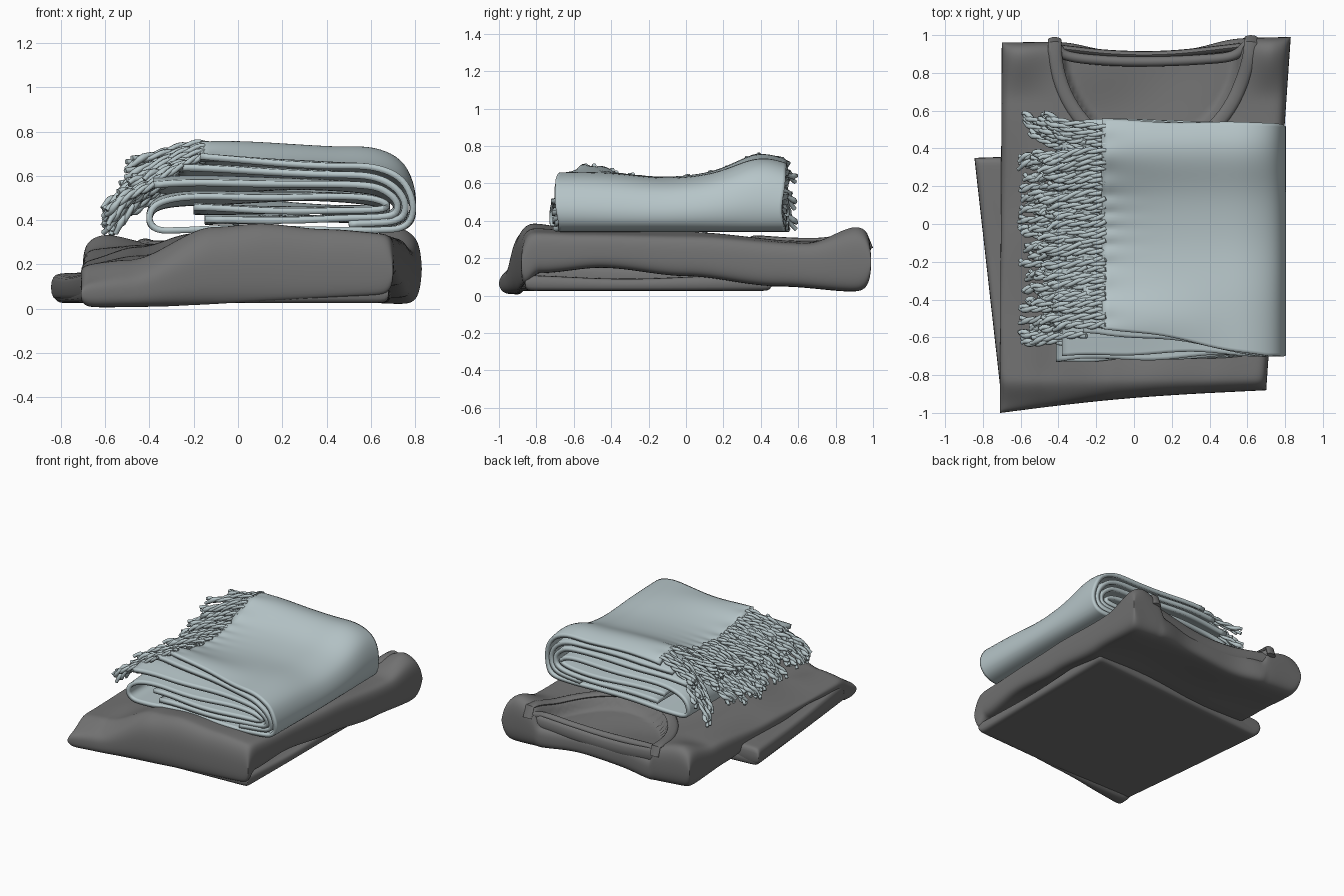
import bpy, math, random
from mathutils import Vector

if "Cube" in bpy.data.objects:
    bpy.data.objects.remove(bpy.data.objects["Cube"])
random.seed(4)


def material(name, rgb):
    m = bpy.data.materials.new(name)
    m.diffuse_color = (*rgb, 1)
    m.use_nodes = True
    m.node_tree.nodes["Principled BSDF"].inputs["Base Color"].default_value = m.diffuse_color
    return m


KNIT = material("dark_knit", (0.17, 0.17, 0.17))
WOOL = material("pale_wool", (0.47, 0.56, 0.58))


def clamp(v):
    return max(0.0, min(1.0, v))


def smooth(v):
    v = clamp(v)
    return v * v * (3 - 2 * v)


def interp(table, v):
    if v <= table[0][0]:
        return table[0][1]
    for (a, p), (b, q) in zip(table, table[1:]):
        if v <= b:
            return p + (q - p) * smooth((v - a) / (b - a))
    return table[-1][1]


def add_mesh(name, verts, faces, mat, angle=60):
    me = bpy.data.meshes.new(name)
    me.from_pydata(verts, [], faces)
    me.materials.append(mat)
    ob = bpy.data.objects.new(name, me)
    bpy.context.collection.objects.link(ob)
    bpy.ops.object.select_all(action='DESELECT')
    ob.select_set(True)
    bpy.context.view_layer.objects.active = ob
    bpy.ops.object.mode_set(mode='EDIT')
    bpy.ops.mesh.select_all(action='SELECT')
    bpy.ops.mesh.remove_doubles(threshold=0.0003)
    bpy.ops.mesh.normals_make_consistent(inside=False)
    bpy.ops.object.mode_set(mode='OBJECT')
    bpy.ops.object.shade_smooth_by_angle(angle=math.radians(angle))
    return ob


def grid_faces(rows, cols, start=0):
    return [(start + i * cols + j, start + i * cols + j + 1,
             start + (i + 1) * cols + j + 1, start + (i + 1) * cols + j)
            for i in range(rows - 1) for j in range(cols - 1)]


def pillow(name, corners, top, bottom, n=70, dent=None, power=36):
    """Closed padded slab: corners FL, FR, BR, BL, and height functions of x, y."""
    fl, fr, br, bl = [Vector(c) for c in corners]
    verts, faces = [], []
    for side in (1, -1):
        faces += grid_faces(n + 1, n + 1, len(verts))
        for i in range(n + 1):
            t = math.sin(math.pi * (i / n - 0.5))
            for j in range(n + 1):
                s = math.sin(math.pi * (j / n - 0.5))
                u, v = (s + 1) / 2, (t + 1) / 2
                p = fl.lerp(fr, u).lerp(bl.lerp(br, u), v)
                x, y = p
                if dent:
                    y += dent(x, y)
                e = max(0, (1 - abs(s) ** power) * (1 - abs(t) ** power)) ** 0.4
                hi, lo = top(x, y), bottom(x, y)
                verts.append((x, y, (hi + lo) / 2 + side * e * (hi - lo) / 2))
    return add_mesh(name, verts, faces, KNIT)


# Sweater body: height rows from the front fold to the shoulders, scooped at the neck
ROWS = [(-0.82, [(-0.71, 0.20), (-0.5, 0.22), (-0.1, 0.37), (0.1, 0.385), (0.4, 0.36), (0.7, 0.34)]),
        (-0.55, [(-0.7, 0.20), (-0.45, 0.24), (-0.1, 0.35), (0.5, 0.345), (0.72, 0.33)]),
        (0.0, [(-0.7, 0.22), (-0.45, 0.28), (-0.2, 0.34), (0.5, 0.34), (0.76, 0.32)]),
        (0.65, [(-0.7, 0.27), (-0.4, 0.29), (0.0, 0.28), (0.5, 0.29), (0.8, 0.28)]),
        (0.93, [(-0.7, 0.32), (-0.6, 0.34), (-0.35, 0.29), (0.5, 0.29), (0.72, 0.37), (0.82, 0.34)])]


def cloth_height(x, y):
    front = 0.07 * smooth((-0.82 - y) / 0.16)
    return interp([(yy, interp(row, x)) for yy, row in ROWS], y) - front


def neck_radius(x, y):
    return math.hypot((x - 0.09) / 0.5, min(0, y - 0.98) / 0.6)


def body_top(x, y):
    scoop = smooth((1 - neck_radius(x, y)) / 0.1)
    ripple = 0.01 * math.sin(7 * x + 3) * math.sin(9 * y)
    return cloth_height(x, y) + (-0.09 + ripple) * scoop


def body_bottom(x, y):
    z = interp([(-1, 0.0), (-0.9, 0.005), (-0.78, 0.12), (-0.45, 0.15), (0, 0.11), (0.5, 0.06), (0.95, 0.03)], y)
    return z + 0.012 * math.sin(6 * x) * clamp(y + 0.7)


def back_dent(x, y):
    d = -0.06 * smooth((y - 0.6) / 0.4) * math.exp(-((x - 0.08) / 0.36) ** 4)
    return d + 0.02 * math.sin(math.pi * clamp((x + 0.7) / 1.4)) * smooth((-0.6 - y) / 0.4)


pillow("sweater_body", [(-0.71, -1.0), (0.70, -0.88), (0.83, 0.99), (-0.70, 0.96)],
       body_top, body_bottom, 90, back_dent)
# Tucked lower layers of the sweater
pillow("sweater_under_layer", [(-0.70, -0.93), (0.68, -0.86), (0.69, 0.46), (-0.83, 0.345)],
       lambda x, y: 0.10 + 0.01 * math.sin(5 * y), lambda x, y: 0.025, 40, None, 60)
pillow("sweater_folded_sleeve", [(-0.71, -0.85), (0.60, -0.84), (0.63, 0.40), (-0.845, 0.35)],
       lambda x, y: 0.155 + 0.008 * math.sin(5 * y + 9 * x), lambda x, y: 0.035, 40, None, 60)


def spline(pts, steps):
    pts = [Vector(p) for p in pts]
    ext = [2 * pts[0] - pts[1]] + pts + [2 * pts[-1] - pts[-2]]
    out = []
    for a, b, c, d in zip(ext, ext[1:], ext[2:], ext[3:]):
        for k in range(steps):
            t = k / steps
            out.append(0.5 * (2 * b + (c - a) * t + (2 * a - 5 * b + 4 * c - d) * t * t
                              + (3 * b - a - 3 * c + d) * t ** 3))
    return out + [pts[-1]]


def band(name, pts, width, thick, mat, sides=12):
    """Flat oval tube swept along a path."""
    verts = []
    for i, p in enumerate(pts):
        d = (pts[min(i + 1, len(pts) - 1)] - pts[max(i - 1, 0)]).normalized()
        side = Vector((d.y, -d.x, 0)).normalized()
        up = side.cross(d)
        for k in range(sides + 1):
            a = 2 * math.pi * k / sides
            verts.append(p + side * width * math.cos(a) + up * thick * math.sin(a))
    n = sides + 1
    faces = grid_faces(len(pts), n) + [tuple(range(sides)), tuple(range((len(pts) - 1) * n, len(pts) * n - 1))]
    return add_mesh(name, verts, faces, mat)


# Collar: front scoop draped over the shoulders, and the back neck band
scoop = [Vector((-0.42, 0.975, 0.24))]
for k in range(41):
    a = math.pi * (1 + k / 40)
    x, y = 0.09 + 0.51 * math.cos(a), 0.955 + 0.58 * math.sin(a)
    scoop.append(Vector((x + 0.02 * smooth((y - 0.7) / 0.3) * (x > 0), y, cloth_height(x, y) + 0.002)))
scoop.append(Vector((0.62, 0.985, 0.25)))
band("front_collar", scoop, 0.036, 0.016, KNIT)
band("back_collar", spline([(-0.42, 0.95, 0.27), (-0.35, 0.89, 0.25), (-0.15, 0.865, 0.23), (0.1, 0.86, 0.22),
                            (0.35, 0.87, 0.23), (0.52, 0.89, 0.25), (0.6, 0.95, 0.27)], 6), 0.026, 0.026, KNIT)
band("back_collar_edge", spline([(-0.4, 0.93, 0.22), (-0.1, 0.90, 0.18), (0.2, 0.90, 0.18),
                                 (0.58, 0.94, 0.22)], 8), 0.02, 0.05, KNIT)


# Blanket layers: spiral cross-sections in x, z swept along y
def blanket_lift(x, y, z):
    h = clamp((z - 0.38) / 0.26)
    left = 1 - smooth((x + 0.1) / 0.7)
    lift = (0.085 + 0.02 * left) * math.exp(-((y - 0.41) / 0.2) ** 2)
    lift += 0.05 * left * math.exp(-((y + 0.52) / 0.16) ** 2)
    lift -= 0.022 * math.exp(-((y + 0.12) / 0.22) ** 2)
    if z > 0.6:
        lift += 0.007 * math.sin(57 * y + 2 * math.sin(9 * y)) * math.exp(-max(0, x + 0.17) / 0.07)
    return lift * h + 0.006 * math.sin(7 * x + 4 * y) * clamp((z - 0.36) / 0.05)


def front_edge(x, z):
    w = smooth((z - 0.53) / 0.09)
    wave = 0.01 * math.sin(9 * x + 20 * z)
    return -0.72 + wave + 0.03 * clamp(x + 0.2) + w * 0.18 * (1 - clamp((x + 0.2) / 0.9))


def blanket_layer(name, path, thick=0.028, n=72):
    pts = spline(path, 6)
    verts = []
    for x, z in pts:
        y0, y1 = front_edge(x, z), 0.545 - 0.03 * clamp(x) + 0.008 * math.sin(8 * x + 25 * z)
        for j in range(n + 1):
            y = y0 + (y1 - y0) * j / n
            verts.append((x, y, z + blanket_lift(x, y, z)))
    ob = add_mesh(name, verts, grid_faces(len(pts), n + 1), WOOL)
    mod = ob.modifiers.new("thickness", 'SOLIDIFY')
    mod.thickness, mod.offset = thick, 0


blanket_layer("blanket_outer_fold", [
    (-0.17, 0.635), (0.1, 0.635), (0.4, 0.638), (0.61, 0.632), (0.74, 0.575), (0.79, 0.46), (0.75, 0.372),
    (0.6, 0.355), (0.3, 0.358), (0, 0.365), (-0.25, 0.355), (-0.36, 0.358), (-0.4, 0.40), (-0.37, 0.46),
    (-0.25, 0.49), (0, 0.50), (0.35, 0.505), (0.58, 0.495), (0.67, 0.465), (0.6, 0.44), (0.2, 0.445), (-0.2, 0.45)])
blanket_layer("blanket_upper_layer", [(-0.27, 0.595), (0, 0.598), (0.4, 0.6), (0.6, 0.59), (0.71, 0.54),
                                      (0.755, 0.46), (0.71, 0.395), (0.5, 0.38)], 0.03)
blanket_layer("blanket_middle_layer", [(-0.38, 0.545), (-0.1, 0.555), (0.3, 0.56), (0.58, 0.55), (0.68, 0.515),
                                       (0.72, 0.46), (0.67, 0.412), (0.4, 0.405), (-0.15, 0.40)], 0.03)


# Fringe: two-ply twisted tassels with knotted, splayed ends
def fringe(name, count, x0, z0, y0, y1, reach, drop):
    cu = bpy.data.curves.new(name, 'CURVE')
    cu.dimensions = '3D'
    cu.bevel_depth, cu.bevel_resolution, cu.use_fill_caps = 0.012, 1, True
    steps = 18
    for i in range(count):
        y = y0 + (y1 - y0) * (i + 0.5) / count + random.uniform(-0.005, 0.005)
        lx, lz = reach * random.uniform(0.8, 1.1), drop * random.uniform(0.75, 1.15)
        sway, bend = random.uniform(-0.035, 0.035), random.uniform(-0.012, 0.012)
        if i > count - 5:
            sway, lz = 0.08, lz * 1.3
        phase, base = random.random() * 6, z0 + blanket_lift(x0, y, z0)
        for ply in (0, math.pi):
            sp = cu.splines.new('POLY')
            sp.points.add(steps)
            for k in range(steps + 1):
                t = k / steps
                a = phase + ply + t * 14
                r = 0.0085 + (0.009 * (t - 0.85) / 0.15 if t > 0.85 else 0)
                px = x0 + 0.02 - lx * t
                py = y + sway * t * t + bend * math.sin(t * 6) + r * math.cos(a)
                pz = base + 0.004 - lz * t ** 1.2 + 0.008 * math.sin(t * 5 + phase) + r * math.sin(a)
                sp.points[k].co = (px, py, pz, 1)
                sp.points[k].radius = 1.35 if k in (15, 16) else 1
    cu.materials.append(WOOL)
    ob = bpy.data.objects.new(name, cu)
    bpy.context.collection.objects.link(ob)


fringe("top_fringe", 34, -0.17, 0.635, -0.54, 0.52, 0.33, 0.11)
fringe("middle_fringe", 32, -0.27, 0.595, -0.60, 0.52, 0.28, 0.14)
fringe("lower_fringe", 34, -0.38, 0.545, -0.65, 0.53, 0.23, 0.17)
